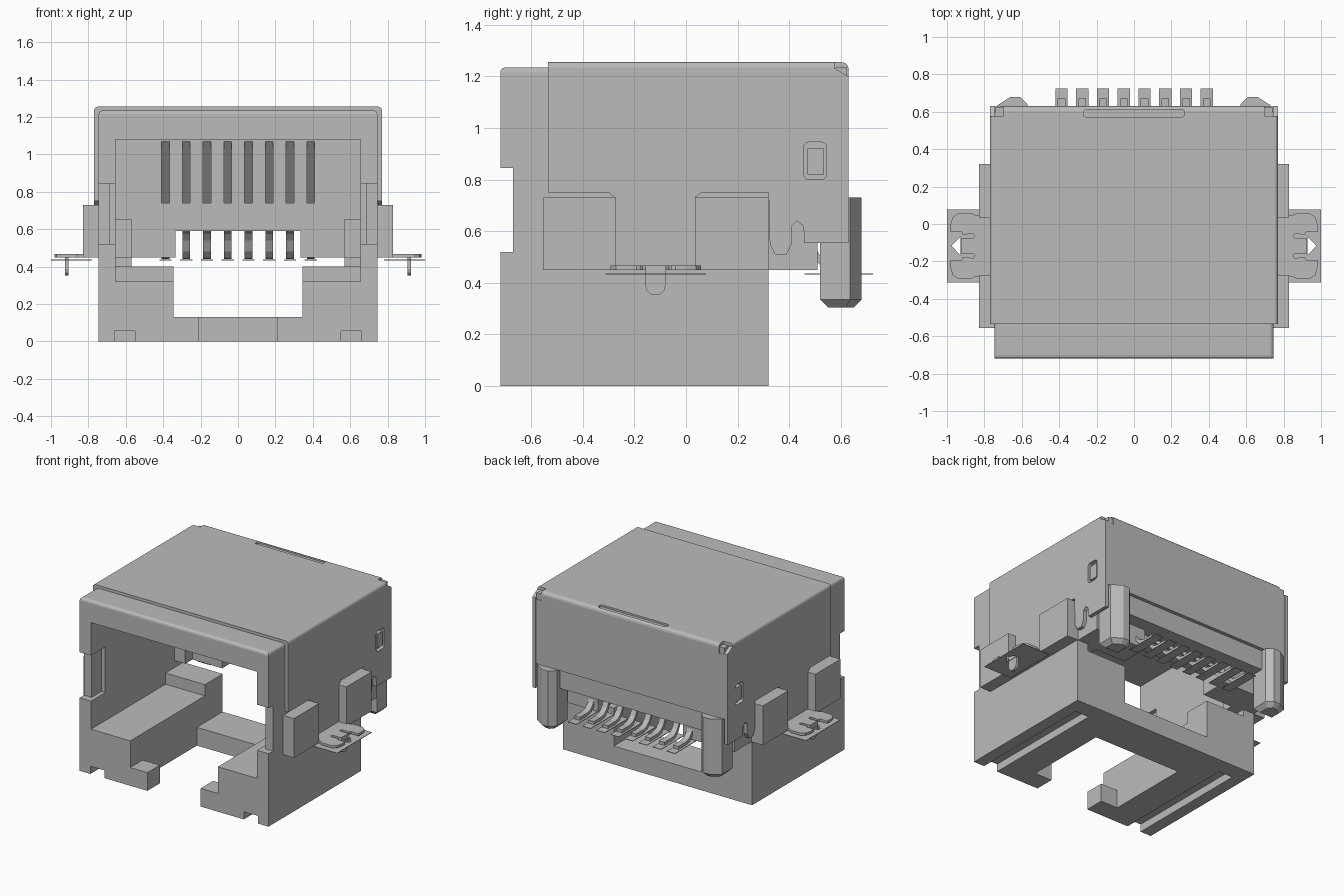
import bpy
import bmesh
from mathutils import Vector

old = bpy.data.objects.get("Cube")
if old:
    bpy.data.objects.remove(old, do_unlink=True)

GREY = (0.5, 0.5, 0.5, 1)
grey = bpy.data.materials.new("plain grey")
grey.use_nodes = True
grey.diffuse_color = GREY
grey.node_tree.nodes["Principled BSDF"].inputs["Base Color"].default_value = GREY


def prism(name, pts, axis, a, b, round_rule=None, radius=0.02, segments=3):
    """Extrude a flat outline along an axis, optionally rounding chosen edges."""
    place = {"x": lambda p, t: (t, p[0], p[1]),
             "y": lambda p, t: (p[0], t, p[1]),
             "z": lambda p, t: (p[0], p[1], t)}[axis]
    bm = bmesh.new()
    face = bm.faces.new([bm.verts.new(place(p, a)) for p in pts])
    ext = bmesh.ops.extrude_face_region(bm, geom=[face])
    shift = Vector(place((0, 0), b - a))
    bmesh.ops.translate(bm, vec=shift, verts=[v for v in ext["geom"] if isinstance(v, bmesh.types.BMVert)])
    bmesh.ops.recalc_face_normals(bm, faces=bm.faces)
    if round_rule:
        edges = [e for e in bm.edges if round_rule(*[v.co for v in e.verts])]
        bmesh.ops.bevel(bm, geom=edges, offset=radius, segments=segments, profile=0.5, affect="EDGES")
    mesh = bpy.data.meshes.new(name)
    bm.to_mesh(mesh)
    bm.free()
    mesh.materials.append(grey)
    ob = bpy.data.objects.new(name, mesh)
    bpy.context.collection.objects.link(ob)
    return ob


def box(name, x, y, z, **kw):
    return prism(name, [(x[0], y[0]), (x[1], y[0]), (x[1], y[1]), (x[0], y[1])], "z", *z, **kw)


def cut(ob, cutters):
    """Subtract each cutter, then remove it."""
    bpy.context.view_layer.objects.active = ob
    for c in cutters:
        c.hide_render = True
        mod = ob.modifiers.new("cut", "BOOLEAN")
        mod.operation, mod.solver, mod.object = "DIFFERENCE", "EXACT", c
        bpy.ops.object.modifier_apply(modifier=mod.name)
        bpy.data.objects.remove(c, do_unlink=True)


def span(s, a, b):
    return sorted((s * a, s * b))


SIDES = ((1, "left"), (-1, "right"))
PIN_X = [-0.388 + i * 0.111 for i in range(8)]

# Housing frame: arch with stepped legs and an open channel between them
half = [(0.345, 0), (0.345, 0.32), (0.655, 0.32), (0.655, 1.08)]
outer = [(0.745, 1.235), (0.745, 0)]
right_run = half[::-1]
outline = [(-x, z) for x, z in half] + right_run + outer[::-1] + [(-x, z) for x, z in outer]
frame = prism("housing_frame", outline, "y", -0.72, 0.32,
              lambda p, q: min(p.z, q.z) > 1.2 and max(abs(p.x), abs(q.x)) > 0.7 and not
              (p.y > 0.3 and q.y > 0.3))
cutters = []
for s, side in SIDES:
    cutters.append(box("notch", span(s, 0.6, 0.8), (-0.8, -0.67), (0.52, 0.845)))
    cutters.append(box("inner_relief", span(s, 0.6, 0.685), (-0.8, -0.56), (0.52, 0.845)))
    cutters.append(box("groove", span(s, 0.55, 0.66), (-0.8, 0.2), (-0.1, 0.055)))
cut(frame, cutters)

# Floor bar joining the legs
box("floor_bar", (-0.35, 0.35), (0.03, 0.32), (0, 0.13))

# Rear housing core with a slanted slot for every contact
core = box("housing_core", (-0.74, 0.74), (0.3, 0.605), (0.59, 1.23))
slots = [prism("slot", [(0.25, 1.07), (0.3, 1.07), (0.56, 0.74), (0.25, 0.74)], "x", x - 0.021, x + 0.021)
         for x in PIN_X]
cut(core, slots)

for s, side in SIDES:
    box(side + "_front_foot", span(s, 0.21, 0.36), (-0.72, -0.58), (0, 0.13))
    box(side + "_rear_step", span(s, 0.345, 0.67), (0.12, 0.32), (0.3, 0.4))
    box(side + "_core_leg", span(s, 0.335, 0.74), (0.3, 0.51), (0.45, 0.6))
    box(side + "_guide_block", span(s, 0.57, 0.66), (0.22, 0.31), (0.45, 0.655))
    # Side wings of the housing
    for end, y in (("front", (-0.555, -0.272)), ("rear", (0.035, 0.32))):
        box(side + "_" + end + "_wing", span(s, 0.7, 0.83), y, (0.45, 0.73))

    # Locating post with a chamfered foot
    plan = [(0.57, 0.52), (0.57, 0.64), (0.61, 0.68), (0.66, 0.68), (0.73, 0.635), (0.73, 0.52)]
    prism(side + "_locating_post", [(s * x, y) for x, y in plan], "z", 0.305, 0.73,
          lambda p, q: p.z < 0.31 and q.z < 0.31, 0.03, 1)

    # Shield side plate with hook and latch window
    plate_outline = [(-0.535, 1.235), (-0.535, 0.75), (-0.30, 0.75), (-0.275, 0.73), (-0.275, 0.45),
                     (0.035, 0.45), (0.035, 0.73), (0.06, 0.75), (0.32, 0.75), (0.325, 0.55),
                     (0.345, 0.51), (0.39, 0.51), (0.41, 0.55), (0.41, 0.62), (0.43, 0.64),
                     (0.455, 0.62), (0.46, 0.555), (0.63, 0.555), (0.63, 1.2), (0.57, 1.235)]
    plate = prism(side + "_shield_plate", plate_outline, "x", *span(s, 0.744, 0.77))
    window = box("window", span(s, 0.7, 0.8), (0.456, 0.545), (0.8, 0.945),
                 round_rule=lambda p, q: abs(p.x - q.x) > 0.05, radius=0.02)
    cut(plate, [window])
    box(side + "_latch_bump", span(s, 0.73, 0.765), (0.47, 0.535), (0.82, 0.92))
    box(side + "_corner_hook", span(s, 0.7, 0.74), (0.58, 0.625), (1.19, 1.235))

    # Solder tab with two arms, its bent pin and the pad beneath
    arm = [(0.75, 0.15), (0.85, 0.165), (0.87, 0.175), (0.94, 0.175), (0.97, 0.155), (0.98, 0.12),
           (0.98, 0.075), (0.92, 0.075), (0.915, 0.06), (0.86, 0.065), (0.85, 0.052), (0.86, 0.04),
           (0.925, 0.04)]
    tab = arm + [(x, -d) for x, d in arm[::-1]]
    prism(side + "_solder_tab", [(s * x, d - 0.117) for x, d in tab], "z", 0.45, 0.467)
    box(side + "_tab_pin", span(s, 0.905, 0.925), (-0.157, -0.08), (0.352, 0.467),
        round_rule=lambda p, q: abs(p.x - q.x) > 0.01 and p.z < 0.4, radius=0.035)
    pad = box(side + "_tab_pad", span(s, 0.78, 1.0), (-0.312, 0.078), (0.433, 0.437))
    hole = prism("hole", [(s * 0.928, -0.067), (s * 0.975, -0.117), (s * 0.928, -0.167)], "z", 0.4, 0.5)
    cut(pad, [hole])

# Shield top and back plates
top = prism("shield_top", [(-0.77, 1.22), (0.77, 1.22), (0.77, 1.255), (-0.77, 1.255)], "y", -0.535, 0.575,
            lambda p, q: abs(p.y - q.y) > 0.5 and p.z > 1.25)
back = box("shield_back", (-0.7, 0.7), (0.57, 0.63), (0.73, 1.255),
           round_rule=lambda p, q: min(p.y, q.y) > 0.6 and min(p.z, q.z) > 1.2, radius=0.025)
box("shield_back_flange", (-0.742, 0.742), (0.6, 0.628), (0.73, 1.19))
for plate in (top, back):
    cut(plate, [box("recess", (-0.27, 0.27), (0.572, 0.612), (1.242, 1.3),
                    round_rule=lambda p, q: abs(p.z - q.z) > 0.03, radius=0.015)])

# Eight bent contacts and their solder pads
path = [(0.67, 0.44), (0.58, 0.44), (0.54, 0.45), (0.51, 0.48), (0.48, 0.54), (0.45, 0.575),
        (0.41, 0.59), (0.32, 0.59)]
strip = path + [(y + 0.01 if 0.4 < y < 0.6 else y, z + 0.022) for y, z in path[::-1]]
for i, x in enumerate(PIN_X):
    prism(f"contact_{i + 1}", strip, "x", x - 0.021, x + 0.021)
    box(f"contact_pad_{i + 1}", (x - 0.033, x + 0.033), (0.46, 0.724), (0.433, 0.437))
